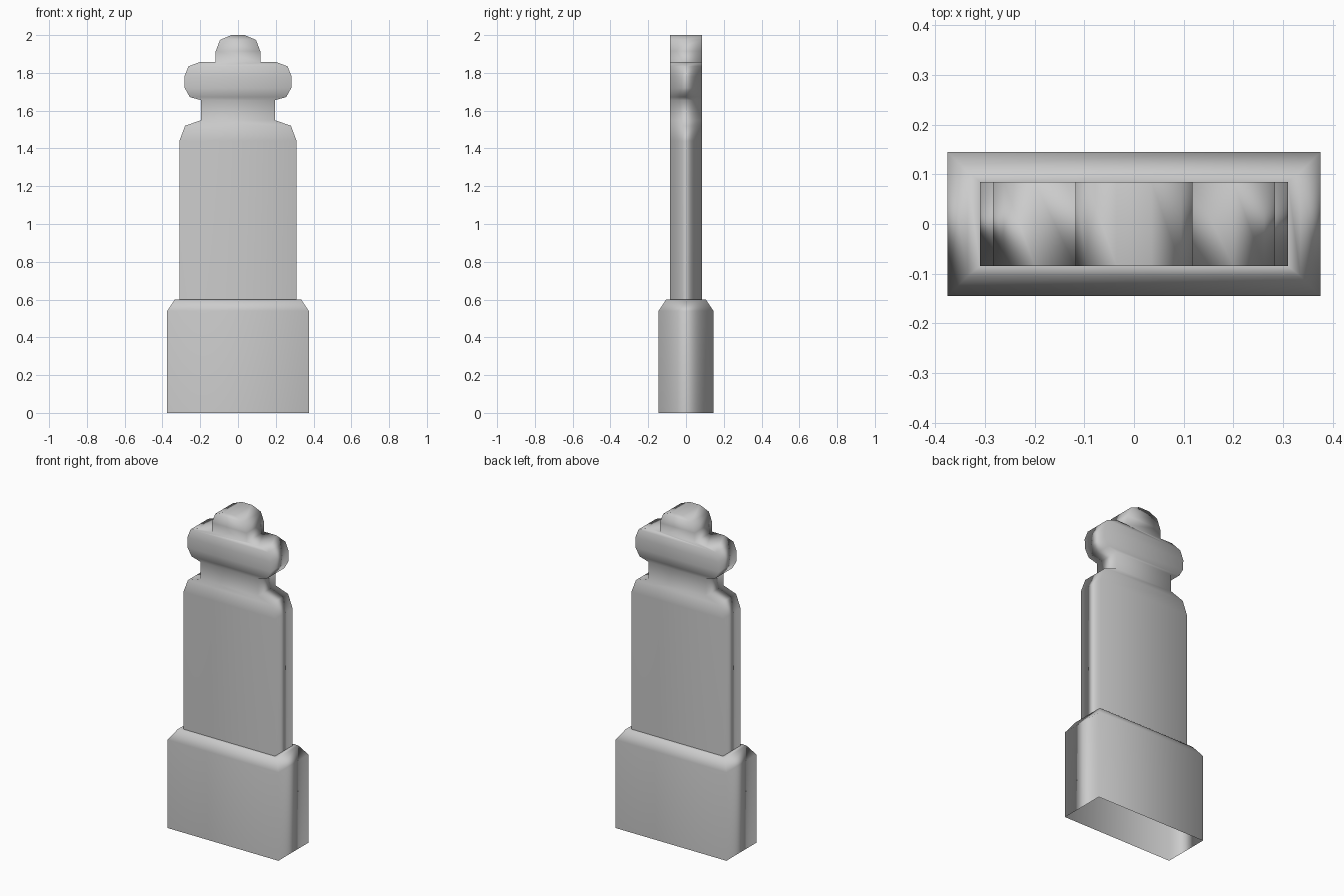
import bpy
import bmesh

cube = bpy.data.objects.get("Cube")
if cube:
    bpy.data.objects.remove(cube, do_unlink=True)

stone = bpy.data.materials.new("grey stone")
stone.use_nodes = True
GREY = (0.6, 0.6, 0.6, 1)
stone.diffuse_color = GREY
stone.node_tree.nodes["Principled BSDF"].inputs["Base Color"].default_value = GREY


def finish(bm, name):
    """Turn a bmesh into a softly shaded object."""
    bmesh.ops.recalc_face_normals(bm, faces=bm.faces)
    for face in bm.faces:
        face.smooth = True
    mesh = bpy.data.meshes.new(name)
    bm.to_mesh(mesh)
    bm.free()
    mesh.materials.append(stone)
    obj = bpy.data.objects.new(name, mesh)
    bpy.context.collection.objects.link(obj)
    soft = obj.modifiers.new("Soft shading", 'WEIGHTED_NORMAL')
    soft.mode = 'FACE_AREA'
    return obj


def bridge(bm, a, b, closed=True):
    """Join two rows of vertices with quads."""
    for i in range(len(a) if closed else len(a) - 1):
        j = (i + 1) % len(a)
        bm.faces.new((a[i], a[j], b[j], b[i]))


# Hollow base: open underneath, bevelled top, narrow ledge round the slab
bm = bmesh.new()
levels = [(0.375, 0.145, 0), (0.375, 0.145, 0.54), (0.335, 0.105, 0.6), (0.31, 0.085, 0.6)]
rings = [[bm.verts.new((sx * x, sy * y, z))
          for sx, sy in ((-1, -1), (1, -1), (1, 1), (-1, 1))]
         for x, y, z in levels]
for lower, upper in zip(rings, rings[1:]):
    bridge(bm, lower, upper)
finish(bm, "base")

# Slab with shoulders, neck, rounded arms and crown, from a mirrored half outline
half = [(0.31, 0.6), (0.31, 1.44), (0.28, 1.52), (0.195, 1.55),
        (0.195, 1.655), (0.25, 1.68), (0.282, 1.72), (0.284, 1.78),
        (0.262, 1.835), (0.2, 1.858), (0.118, 1.858),
        (0.118, 1.915), (0.095, 1.975), (0.035, 2.0)]
half[5:9] = [(0.255, 1.672), (0.282, 1.72), (0.284, 1.78), (0.262, 1.835)]
outline = half + [(-x, z) for x, z in reversed(half)]
bm = bmesh.new()
front, back = ([bm.verts.new((x, y, z)) for x, z in outline] for y in (-0.085, 0.085))
bridge(bm, front, back, closed=False)
# Front and back are split into level strips between mirrored points
for side in (front, back):
    n = len(side)
    for i in range(len(half) - 1):
        # Level steps of the outline have no strip of their own
        if abs(half[i][1] - half[i + 1][1]) > 0.001:
            bm.faces.new((side[i], side[i + 1], side[n - 2 - i], side[n - 1 - i]))
        else:
            # Fold the step into the strip below
            below = next(f for f in side[i].link_faces
                         if side[n - 1 - i] in f.verts and side[i - 1] in f.verts)
            bm.faces.remove(below)
            bm.faces.new((side[i - 1], side[i], side[i + 1],
                          side[n - 2 - i], side[n - 1 - i], side[n - i]))
finish(bm, "slab")
